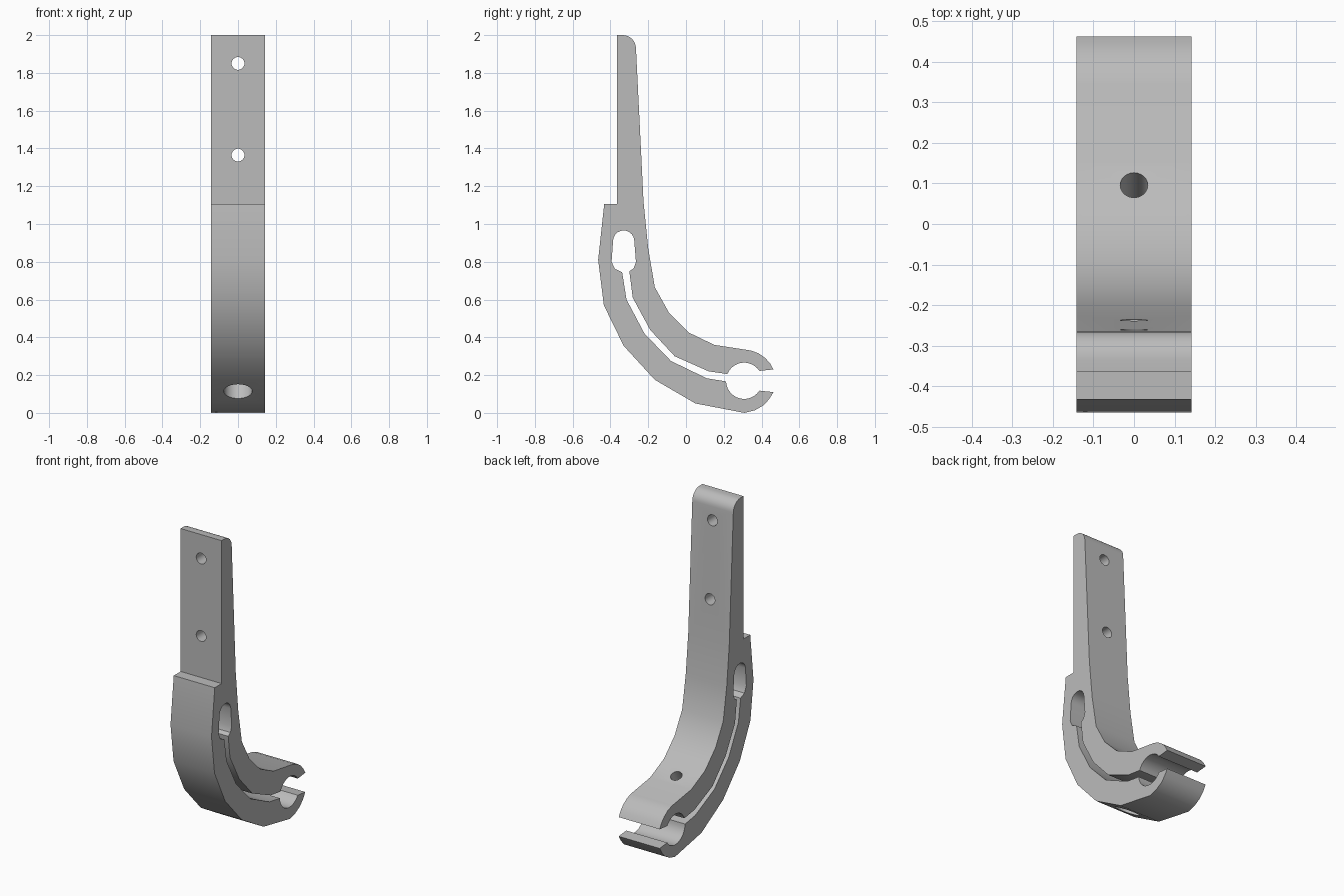
import bpy, bmesh, math
from mathutils import Vector

default = bpy.data.objects.get("Cube")
if default:
    bpy.data.objects.remove(default, do_unlink=True)

HALF_WIDTH = 0.142

metal = bpy.data.materials.new("plain grey")
metal.use_nodes = True
grey = (0.5, 0.5, 0.5, 1)
metal.diffuse_color = grey
metal.node_tree.nodes["Principled BSDF"].inputs["Base Color"].default_value = grey


def arc(cy, cz, r, start, end, steps):
    """Points on an arc in the side plane, angles in degrees."""
    angles = [math.radians(start + (end - start) * i / steps) for i in range(steps + 1)]
    return [(cy + r * math.cos(a), cz + r * math.sin(a)) for a in angles]


# Side profile: one closed loop, running in through the mouth and slot and out again
back_edge = [(-0.365, 2.0)] + arc(-0.335, 1.93, 0.07, 90, 3, 8) + [
    (-0.225, 1.12), (-0.2, 0.87), (-0.165, 0.665), (-0.09, 0.53),
    (0.015, 0.425), (0.15, 0.36), (0.345, 0.33)]
upper_lip = [(0.385, 0.315), (0.42, 0.29), (0.445, 0.262), (0.463, 0.23)]
socket_top = arc(0.308, 0.17, 0.096, 33, 158, 12)
slot_top = [(0.12, 0.22), (-0.06, 0.3), (-0.19, 0.44), (-0.282, 0.61), (-0.3, 0.75)]
keyhole = [(-0.277, 0.765), (-0.265, 0.8)] + arc(-0.33, 0.91, 0.056, 5, 175, 10) + [
    (-0.394, 0.8), (-0.376, 0.762), (-0.338, 0.745)]
slot_bottom = [(-0.315, 0.6), (-0.22, 0.42), (-0.08, 0.275), (0.11, 0.183)]
socket_bottom = arc(0.308, 0.17, 0.096, 182, 327, 14)
lower_lip = [(0.463, 0.11), (0.44, 0.072), (0.41, 0.04), (0.365, 0.014), (0.31, 0.0)]
front_edge = [(0.05, 0.05), (-0.165, 0.175), (-0.33, 0.355), (-0.435, 0.57),
              (-0.465, 0.81), (-0.433, 1.105), (-0.365, 1.105)]
profile = (back_edge + upper_lip + socket_top + slot_top + keyhole
           + slot_bottom + socket_bottom + lower_lip + front_edge)

# Extrude the profile across the width
bm = bmesh.new()
side = bm.faces.new([bm.verts.new((-HALF_WIDTH, y, z)) for y, z in profile])
extruded = bmesh.ops.extrude_face_region(bm, geom=[side])["geom"]
bmesh.ops.translate(bm, vec=(2 * HALF_WIDTH, 0, 0),
                    verts=[v for v in extruded if isinstance(v, bmesh.types.BMVert)])
bmesh.ops.recalc_face_normals(bm, faces=bm.faces)
mesh = bpy.data.meshes.new("clamp_bracket")
bm.to_mesh(mesh)
bm.free()
mesh.materials.append(metal)
bracket = bpy.data.objects.new("clamp_bracket", mesh)
bpy.context.collection.objects.link(bracket)


def drill(name, start, end, radius):
    """Cut a round hole along the line from start to end."""
    start, end = Vector(start), Vector(end)
    axis = end - start
    bpy.ops.mesh.primitive_cylinder_add(
        vertices=24, radius=radius, depth=axis.length, location=(start + end) / 2,
        rotation=axis.to_track_quat("Z", "Y").to_euler())
    cutter = bpy.context.object
    cutter.name = name
    cutter.data.materials.append(metal)
    cutter.hide_render = True
    cut = bracket.modifiers.new(name, "BOOLEAN")
    cut.operation = "DIFFERENCE"
    cut.solver = "EXACT"
    cut.object = cutter
    bpy.context.view_layer.objects.active = bracket
    bpy.ops.object.modifier_apply(modifier=name)
    bpy.data.objects.remove(cutter, do_unlink=True)


# Mounting holes in the upright
for z in (1.85, 1.365):
    drill("mounting_hole", (0, -0.6, z), (0, 0, z), 0.034)

# Clamping screw: wide counterbore in the lower arm, narrow hole through both arms
entry = Vector((0, -0.06, 0.115))
along = Vector((0, 0.5, 0.87)).normalized()
drill("screw_hole", entry - along * 0.1, entry + along * 0.5, 0.034)
drill("screw_counterbore", entry - along * 0.1, entry + along * 0.09, 0.075)

# Smooth the gentle bends, keep the edges sharp
bpy.ops.object.select_all(action="DESELECT")
bracket.select_set(True)
bpy.context.view_layer.objects.active = bracket
bpy.ops.object.shade_smooth_by_angle(angle=math.radians(30))
